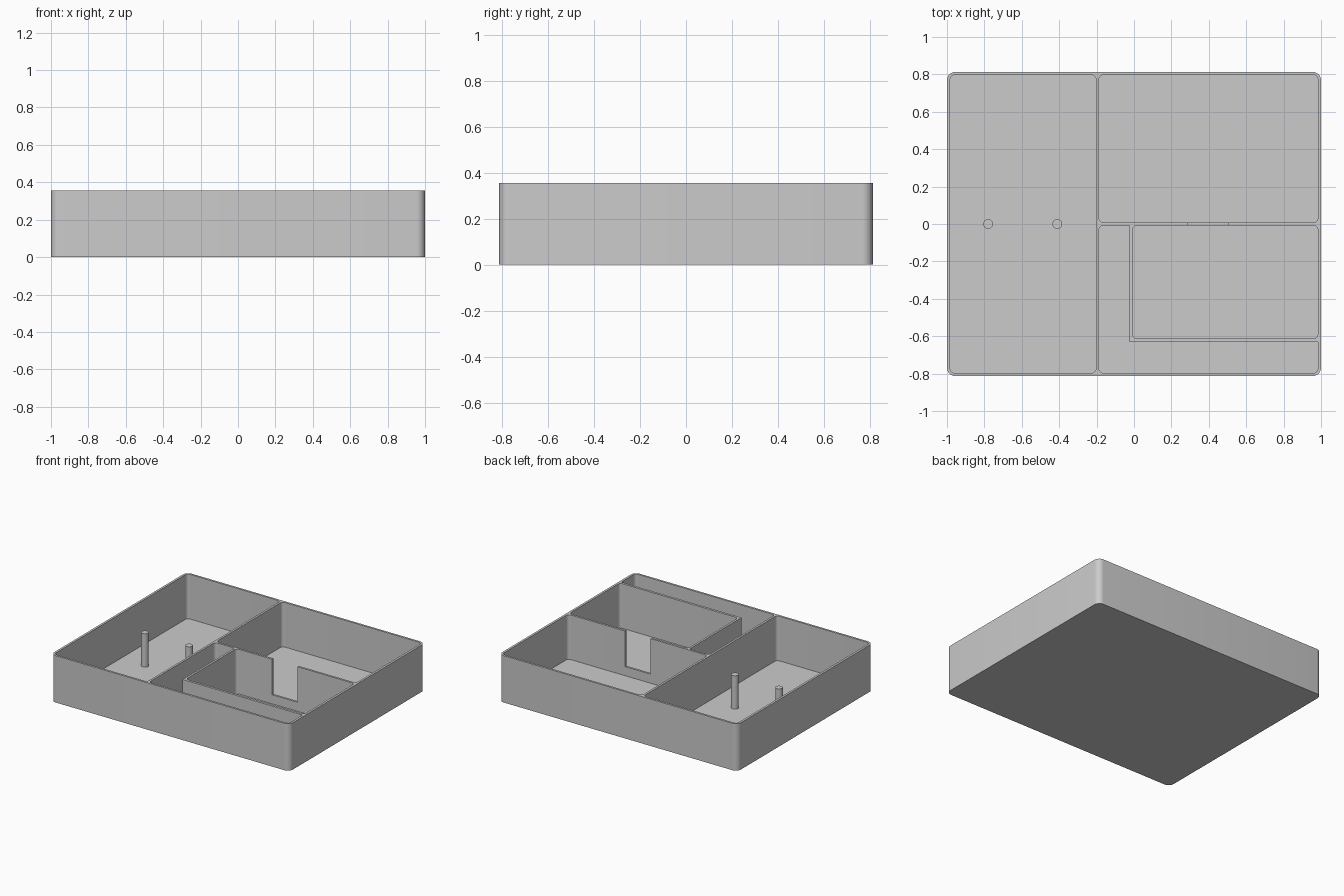
import bpy
import bmesh
import math

cube = bpy.data.objects.get("Cube")
if cube:
    bpy.data.objects.remove(cube, do_unlink=True)

HEIGHT = 0.355
FLOOR = 0.017
CLEAR = 0.5          # cutters reach above the rim
POCKET_RADIUS = 0.024

grey = bpy.data.materials.new("plain grey")
grey.use_nodes = True
colour = (0.6, 0.6, 0.6, 1)
grey.diffuse_color = colour
grey.node_tree.nodes["Principled BSDF"].inputs["Base Color"].default_value = colour


def prism(name, x0, x1, y0, y1, z0, z1, radius=0.0, steps=8):
    """Upright block with rounded vertical corners."""
    if radius:
        points = []
        corners = [(x1, y1, -1, -1), (x0, y1, 1, -1), (x0, y0, 1, 1), (x1, y0, -1, 1)]
        for i, (x, y, sx, sy) in enumerate(corners):
            for k in range(steps + 1):
                a = math.pi / 2 * (i + k / steps)
                points.append((x + radius * (sx + math.cos(a)),
                               y + radius * (sy + math.sin(a))))
    else:
        points = [(x1, y1), (x0, y1), (x0, y0), (x1, y0)]
    bm = bmesh.new()
    base = bm.faces.new([bm.verts.new((x, y, z0)) for x, y in points])
    top = bmesh.ops.extrude_face_region(bm, geom=[base])["geom"]
    moved = [v for v in top if isinstance(v, bmesh.types.BMVert)]
    bmesh.ops.translate(bm, verts=moved, vec=(0, 0, z1 - z0))
    bmesh.ops.recalc_face_normals(bm, faces=bm.faces)
    mesh = bpy.data.meshes.new(name)
    bm.to_mesh(mesh)
    bm.free()
    mesh.materials.append(grey)
    obj = bpy.data.objects.new(name, mesh)
    bpy.context.collection.objects.link(obj)
    return obj


def activate(obj):
    bpy.ops.object.select_all(action='DESELECT')
    obj.select_set(True)
    bpy.context.view_layer.objects.active = obj


def cut(target, cutter):
    """Subtract the cutter from the target, then discard the cutter."""
    cutter.hide_render = True
    mod = target.modifiers.new("cut", 'BOOLEAN')
    mod.operation = 'DIFFERENCE'
    mod.solver = 'EXACT'
    mod.object = cutter
    activate(target)
    bpy.ops.object.modifier_apply(modifier=mod.name)
    bpy.data.objects.remove(cutter, do_unlink=True)


def pocket(name, x0, x1, y0, y1):
    return prism(name, x0, x1, y0, y1, FLOOR, CLEAR, POCKET_RADIUS)


# Tray body with rounded outer corners
tray = prism("tray", -1, 1, -0.813, 0.813, 0, HEIGHT, 0.045)

# Side channel wraps around the inner compartment in an L shape
channel = pocket("channel_cutter", -0.187, 0.983, -0.797, -0.008)
cut(channel, prism("inner_block", -0.024, 1.2, -0.63, 0.2, -0.2, 0.7))

# Compartments
cut(tray, pocket("long_cutter", -0.983, -0.203, -0.797, 0.797))
cut(tray, pocket("back_cutter", -0.187, 0.983, 0.008, 0.797))
cut(tray, channel)
cut(tray, pocket("inner_cutter", -0.008, 0.983, -0.612, -0.008))

# Open notch through the cross divider
cut(tray, prism("notch_cutter", 0.29, 0.505, -0.05, 0.05, 0.086, CLEAR))

# Two upright pegs in the long compartment
pegs = []
for name, x in (("right_peg", -0.78), ("left_peg", -0.41)):
    z0, z1 = FLOOR - 0.005, 0.27
    bpy.ops.mesh.primitive_cylinder_add(vertices=32, radius=0.026, depth=z1 - z0,
                                        location=(x, 0, (z0 + z1) / 2))
    peg = bpy.context.object
    peg.name = name
    peg.data.materials.append(grey)
    pegs.append(peg)

for obj in [tray] + pegs:
    activate(obj)
    bpy.ops.object.shade_smooth_by_angle(angle=math.radians(30))
